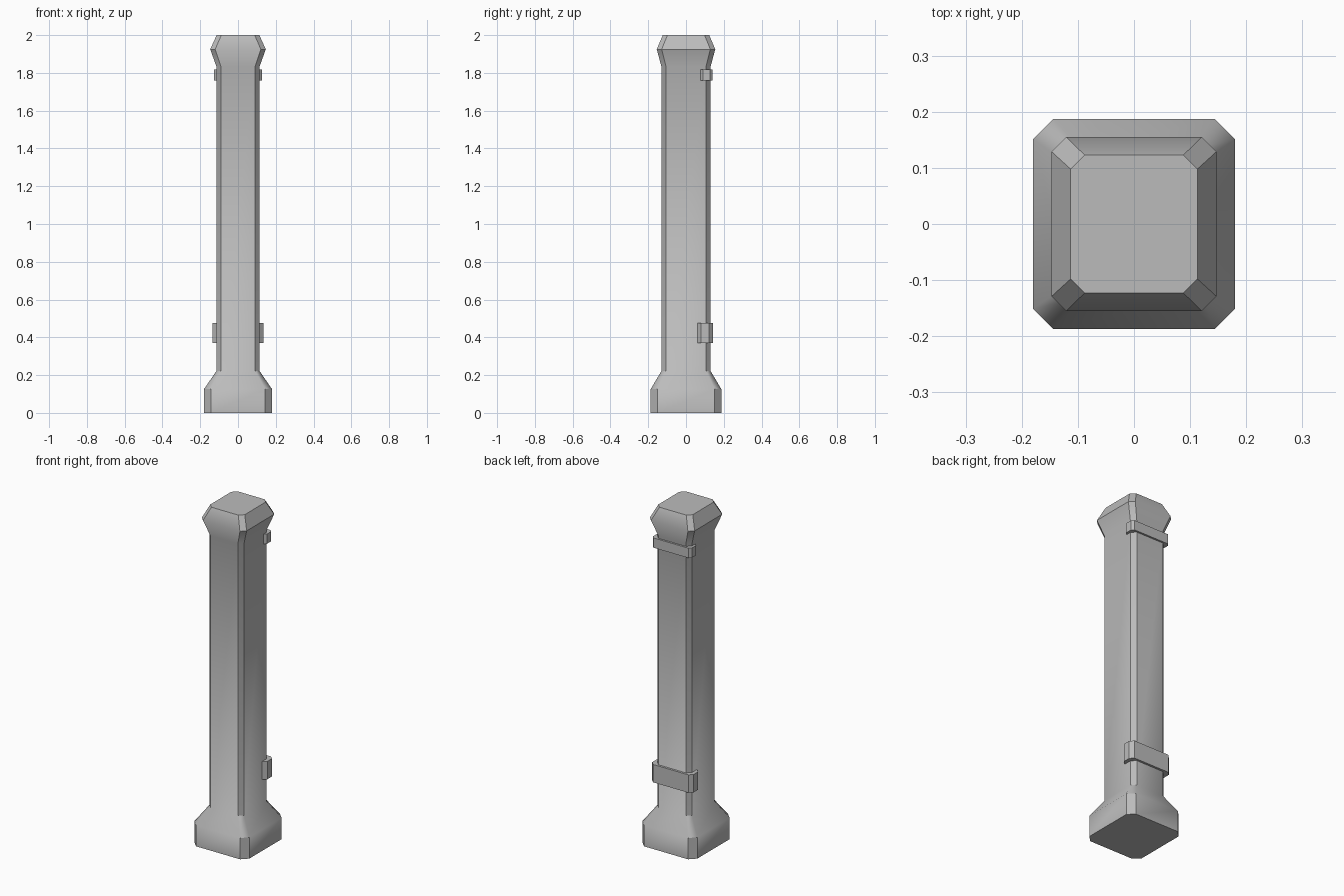
import bpy, bmesh, math

cube = bpy.data.objects.get("Cube")
if cube:
    bpy.data.objects.remove(cube, do_unlink=True)

# One plain grey for the whole pillar
grey = bpy.data.materials.new("stone_grey")
grey.use_nodes = True
colour = (0.5, 0.5, 0.5, 1)
grey.diffuse_color = colour
grey.node_tree.nodes["Principled BSDF"].inputs["Base Color"].default_value = colour


def octagon(hx, hy, c):
    """Rectangle outline with cut corners, counter-clockwise."""
    return [(hx, -hy + c), (hx, hy - c), (hx - c, hy), (-hx + c, hy),
            (-hx, hy - c), (-hx, -hy + c), (-hx + c, -hy), (hx - c, -hy)]


def loft(name, rings):
    """Skin a stack of (outline, height) rings and cap both ends."""
    bm = bmesh.new()
    loops = [[bm.verts.new((x, y, z)) for x, y in outline] for outline, z in rings]
    for low, high in zip(loops, loops[1:]):
        n = len(low)
        for i in range(n):
            j = (i + 1) % n
            bm.faces.new((low[i], low[j], high[j], high[i]))
    bm.faces.new(loops[0][::-1])
    bm.faces.new(loops[-1])
    bmesh.ops.recalc_face_normals(bm, faces=bm.faces)
    mesh = bpy.data.meshes.new(name)
    bm.to_mesh(mesh)
    bm.free()
    mesh.materials.append(grey)
    obj = bpy.data.objects.new(name, mesh)
    bpy.context.collection.objects.link(obj)
    return obj


# Pillar: plinth, flared foot, shaft, neck and bevelled cap
pillar = loft("pillar", [
    (octagon(0.18, 0.187, 0.036), 0),
    (octagon(0.18, 0.187, 0.036), 0.126),
    (octagon(0.114, 0.13, 0.024), 0.222),
    (octagon(0.114, 0.13, 0.024), 1.833),
    (octagon(0.147, 0.155, 0.026), 1.925),
    (octagon(0.113, 0.123, 0.025), 2),
])
bpy.context.view_layer.objects.active = pillar
pillar.select_set(True)
bpy.ops.object.shade_smooth_by_angle(angle=math.radians(39))


def strap(name, hx, front, back, c, low, high):
    """Band wrapped round the back, with slanted ends sunk in the shaft."""
    inner = 0.1
    half = [(inner, front), (0.114, front), (hx, front + c), (hx, back - c), (hx - c, back)]
    outline = half + [(-x, y) for x, y in reversed(half)]
    outline += [(-inner, 0.11), (inner, 0.11)]
    loft(name, [(outline, low), (outline, high)])


strap("lower_strap", 0.136, 0.06, 0.143, 0.02, 0.37, 0.476)
strap("upper_strap", 0.128, 0.076, 0.141, 0.013, 1.76, 1.818)
